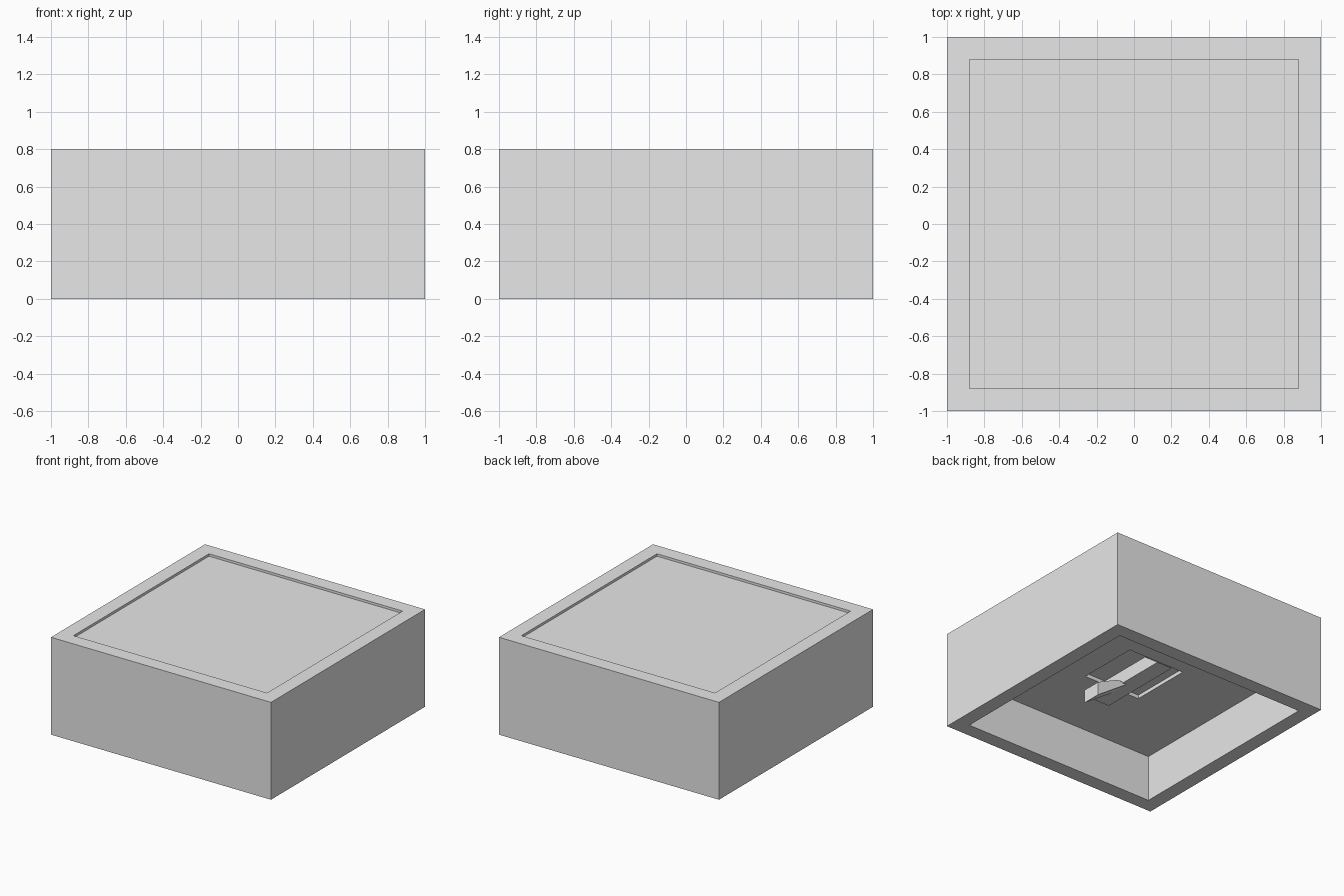
import bpy
import bmesh
from mathutils import Vector

old = bpy.data.objects.get("Cube")
if old:
    bpy.data.objects.remove(old, do_unlink=True)

grey = bpy.data.materials.new("light grey")
grey.use_nodes = True
color = (0.8, 0.8, 0.8, 1)
grey.diffuse_color = color
grey.node_tree.nodes["Principled BSDF"].inputs["Base Color"].default_value = color


def finish(name, bm):
    bmesh.ops.recalc_face_normals(bm, faces=bm.faces)
    mesh = bpy.data.meshes.new(name)
    bm.to_mesh(mesh)
    bm.free()
    mesh.materials.append(grey)
    obj = bpy.data.objects.new(name, mesh)
    bpy.context.collection.objects.link(obj)
    return obj


def ring(bm, half, z):
    return [bm.verts.new((sx * half, sy * half, z))
            for sx, sy in ((-1, -1), (1, -1), (1, 1), (-1, 1))]


def square_shell(name, steps):
    """Skin a stack of squares given as (half width, height), capped at both ends."""
    bm = bmesh.new()
    rings = [ring(bm, half, z) for half, z in steps]
    for a, b in zip(rings, rings[1:]):
        for i in range(4):
            j = (i + 1) % 4
            bm.faces.new((a[i], a[j], b[j], b[i]))
    bm.faces.new(rings[0])
    bm.faces.new(rings[-1])
    return finish(name, bm)


def prism(name, profile, offset):
    """Extrude a closed outline along an offset."""
    bm = bmesh.new()
    face = bm.faces.new([bm.verts.new(p) for p in profile])
    geom = bmesh.ops.extrude_face_region(bm, geom=[face])["geom"]
    moved = [v for v in geom if isinstance(v, bmesh.types.BMVert)]
    bmesh.ops.translate(bm, verts=moved, vec=Vector(offset))
    return finish(name, bm)


# Square block: sunken top panel, rim, outer walls, open base and inner ceiling
square_shell("block_shell", [
    (0.88, 0.78), (0.88, 0.80), (1, 0.80), (1, 0),
    (0.88, 0), (0.88, 0.38), (0.26, 0.38), (0.26, 0.41),
])

# Cross bar under the ceiling, with one tapered end
prism("cross_bar", [
    (-0.07, -0.38, 0.42), (-0.07, 0.20, 0.42),
    (-0.07, 0.36, 0.30), (-0.07, -0.38, 0.30),
], (0.14, 0, 0))

# Slanted stem below the cross bar
prism("slanted_stem", [
    (0.02, -0.05, 0.31), (0.12, -0.05, 0.31),
    (0.31, -0.05, 0.22), (0.31, -0.05, 0.11),
], (0, -0.16, 0))
